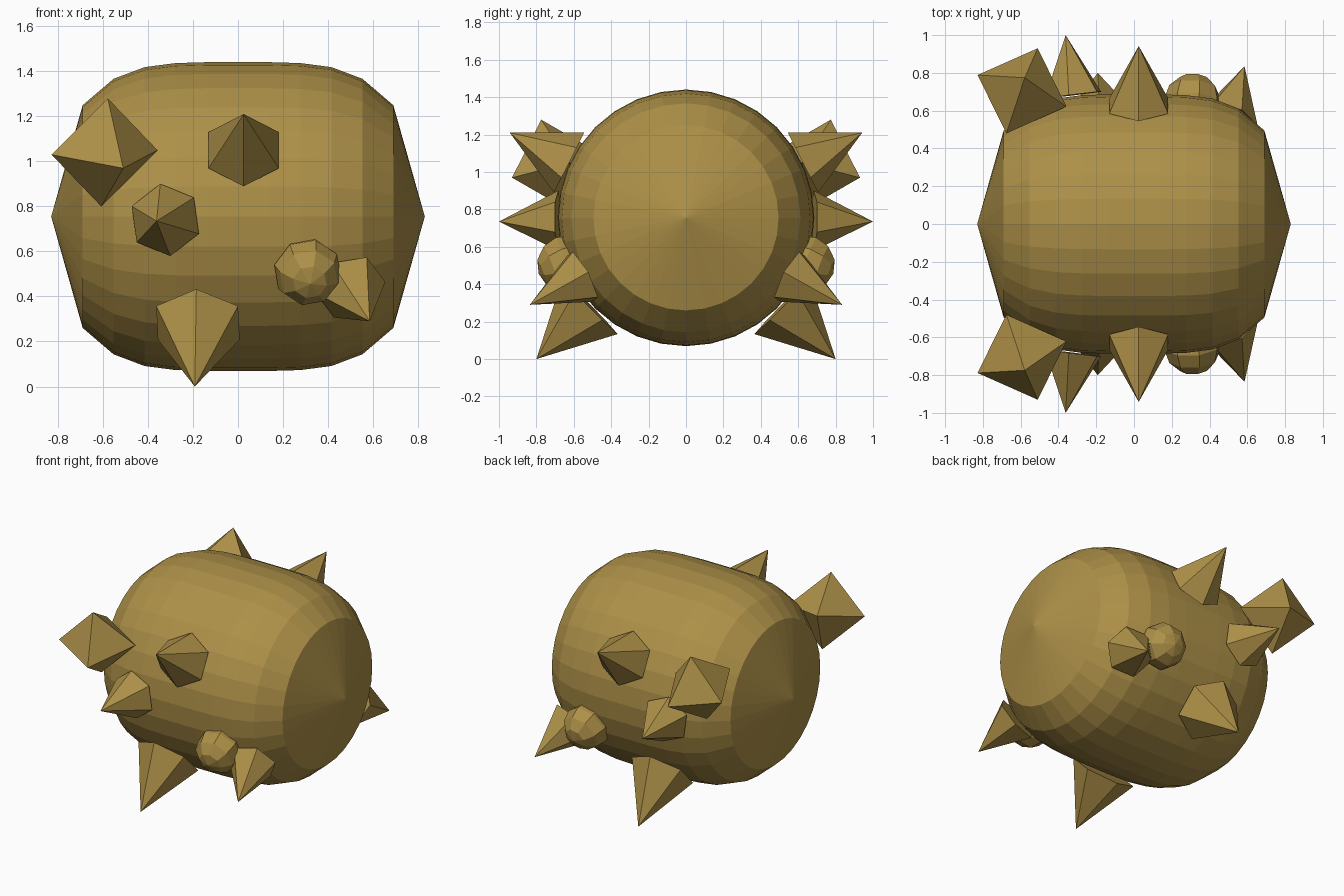
import bpy, bmesh, math
from mathutils import Vector, Matrix

if "Cube" in bpy.data.objects:
    bpy.data.objects.remove(bpy.data.objects["Cube"])

mat = bpy.data.materials.new("ochre")
mat.diffuse_color = (0.42, 0.28, 0.065, 1)
mat.use_nodes = True
mat.node_tree.nodes["Principled BSDF"].inputs["Base Color"].default_value = mat.diffuse_color


def finish(name, bm, mirrored=True):
    """Turn a bmesh into a flat-shaded object, optionally mirrored front to back."""
    bmesh.ops.recalc_face_normals(bm, faces=bm.faces)
    mesh = bpy.data.meshes.new(name)
    bm.to_mesh(mesh)
    bm.free()
    mesh.materials.append(mat)
    ob = bpy.data.objects.new(name, mesh)
    bpy.context.collection.objects.link(ob)
    if mirrored:
        mod = ob.modifiers.new("front_back", 'MIRROR')
        mod.use_axis = (False, True, False)
        mod.use_mirror_merge = False
    return ob


def frame(direction, first):
    """Axes with z along direction and x towards the first corner."""
    z = Vector(direction).normalized()
    x = Vector(first)
    x = (x - z * x.dot(z)).normalized()
    return x, z.cross(x), z


def spike(name, centre, tip, radius, first=(0, 0, 1), sides=6):
    """Pyramid with a regular base around centre."""
    c, t = Vector(centre), Vector(tip)
    x, y, _ = frame(t - c, first)
    bm = bmesh.new()
    apex = bm.verts.new(t)
    ring = []
    for i in range(sides):
        a = 2 * math.pi * i / sides
        ring.append(bm.verts.new(c + radius * (x * math.cos(a) + y * math.sin(a))))
    for i in range(sides):
        bm.faces.new((ring[i], ring[(i + 1) % sides], apex))
    bm.faces.new(ring)
    finish(name, bm)


# Barrel body: profile spun around the x axis
half = [(0.83, 0), (0.69, 0.495), (0.553, 0.612), (0.415, 0.664), (0.277, 0.682), (0.138, 0.686)]
profile = [(-x, r) for x, r in half] + [(0, 0.686)] + half[::-1]
AXIS_Z, SEG = 0.755, 32
bm = bmesh.new()
verts = [bm.verts.new((x, 0, AXIS_Z + r)) for x, r in profile]
edges = [bm.edges.new(p) for p in zip(verts, verts[1:])]
bmesh.ops.spin(bm, geom=verts + edges, cent=(0, 0, AXIS_Z), axis=(1, 0, 0),
               angle=2 * math.pi, steps=SEG, use_duplicate=False)
bmesh.ops.remove_doubles(bm, verts=bm.verts, dist=0.0005)
finish("body", bm, mirrored=False)

# Six-sided spikes, each present on front and back
spike("upper_spike", (0.025, -0.625, 1.05), (0.025, -0.942, 1.21), 0.18)
spike("middle_spike", (-0.323, -0.683, 0.74), (-0.362, -1.0, 0.735), 0.162, (-0.022, 0, 0.16))
spike("lower_spike", (-0.178, -0.513, 0.283), (-0.192, -0.80, 0.0), 0.21)
spike("side_spike", (0.50, -0.555, 0.44), (0.585, -0.835, 0.29), 0.16, (0.065, -0.035, 0.135))

# Large octahedral stud at the upper corner
c = Vector((-0.593, -0.705, 1.04))
x, y, z = (v * 0.25 for v in frame((0.083, -0.225, -0.07), (0.013, -0.065, 0.24)))
bm = bmesh.new()
top, bottom = bm.verts.new(c + z), bm.verts.new(c - z)
ring = [bm.verts.new(c + v) for v in (x, y, -x, -y)]
for i in range(4):
    for tip in (top, bottom):
        bm.faces.new((ring[i], ring[(i + 1) % 4], tip))
finish("corner_stud", bm)

# Low-poly round stud with its pole pointing outwards
x, y, z = frame((0.05, -0.645, -0.245), (0.03, 0, 0.15))
rot = Matrix((x, y, z)).transposed().to_4x4()
bm = bmesh.new()
bmesh.ops.create_uvsphere(bm, u_segments=8, v_segments=6, radius=0.153,
                          matrix=Matrix.Translation((0.31, -0.645, 0.51)) @ rot)
finish("round_stud", bm)
